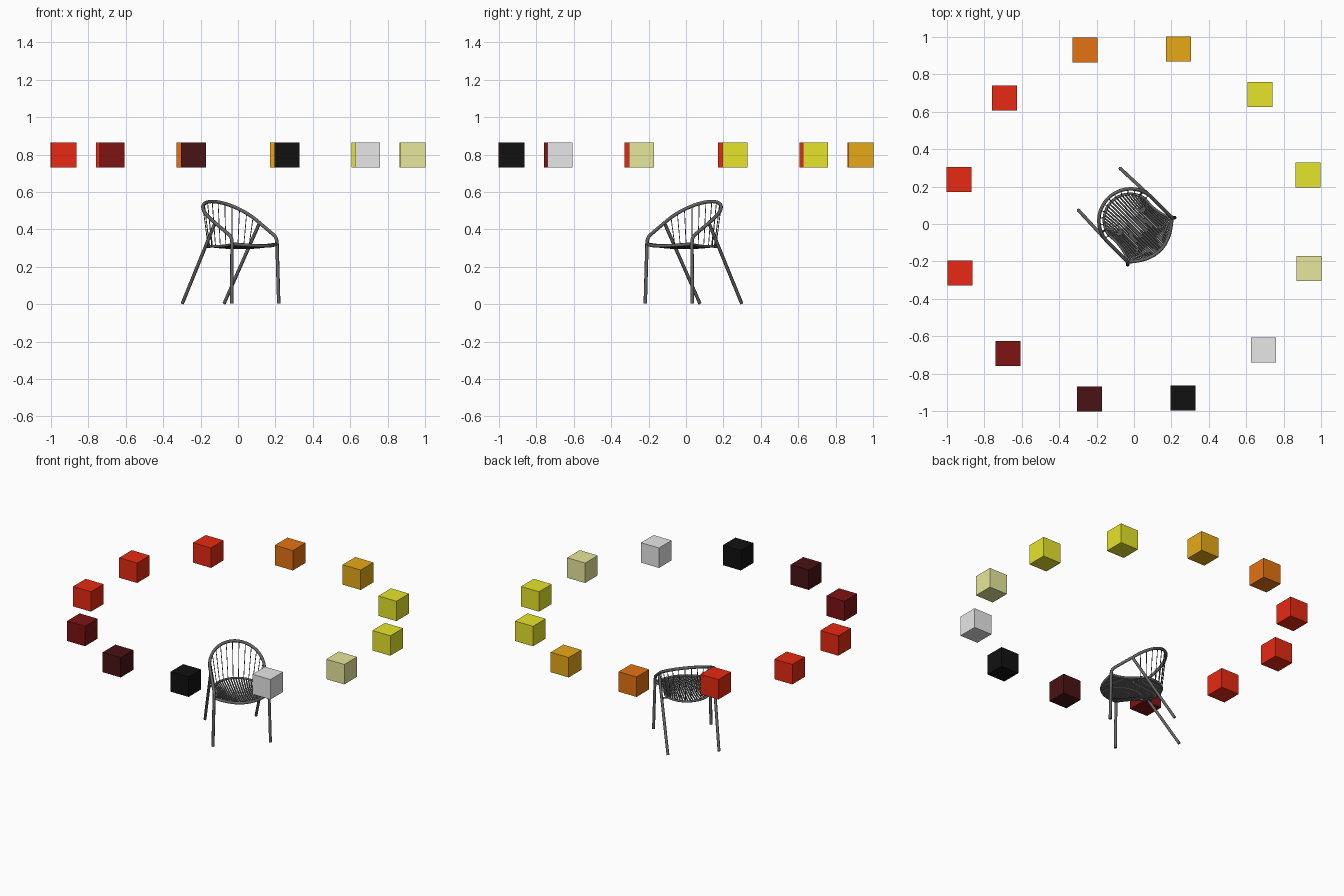
import bpy
from math import sin, cos, radians, sqrt

old = bpy.data.objects.get("Cube")
if old:
    bpy.data.objects.remove(old)


def material(name, r, g, b):
    m = bpy.data.materials.new(name)
    m.use_nodes = True
    m.diffuse_color = (r, g, b, 1)
    m.node_tree.nodes["Principled BSDF"].inputs["Base Color"].default_value = (r, g, b, 1)
    return m


charcoal = material("charcoal", .13, .13, .13)
red = material("red", .8, .023, .006)
orange = material("orange", .78, .17, .006)
amber = material("amber", .8, .4, .008)
yellow = material("yellow", .79, .78, .024)
pale = material("pale_yellow", .8, .8, .33)
grey = material("light_grey", .8, .8, .8)
black = material("black", .0056, .0056, .0056)
wine = material("dark_maroon", .068, .006, .007)
maroon = material("maroon", .21, .0065, .0065)


def place(s, f, z):
    """Chair sideways, forward and height to world; the chair faces (+x, -y)."""
    return ((s + f) / sqrt(2), (s - f) / sqrt(2), z, 1)


def tubes(name, paths, radius, taper=(1, 1), resolution=2):
    """Round tubes along paths of chair points, joined as one mesh."""
    curve = bpy.data.curves.new(name, "CURVE")
    curve.dimensions = "3D"
    curve.bevel_depth = radius
    curve.bevel_resolution = resolution
    curve.use_fill_caps = True
    for path in paths:
        spline = curve.splines.new("POLY")
        spline.points.add(len(path) - 1)
        for i, p in enumerate(path):
            u = i / (len(path) - 1)
            spline.points[i].co = place(*p)
            spline.points[i].radius = taper[0] * (1 - u) + taper[1] * u
    obj = bpy.data.objects.new(name, curve)
    bpy.context.collection.objects.link(obj)
    bpy.ops.object.select_all(action="DESELECT")
    obj.select_set(True)
    bpy.context.view_layer.objects.active = obj
    bpy.ops.object.convert(target="MESH")
    obj = bpy.context.object
    obj.data.materials.clear()
    obj.data.materials.append(charcoal)
    bpy.ops.object.shade_smooth_by_angle(angle=radians(50))
    return obj


def hoop(a):
    f = -.03 - .165 * cos(a)
    return (.168 * sin(a), f, .432 - .6 * f)


def seat_back(t):
    a = radians(80) * t
    return (.14 * sin(a), -.03 - .14 * cos(a), .31)


def seat_front(t):
    return (.166 * t, .12 + .078 * (1 - t * t), .312 + .01 * t * t)


def rope(t, steps=10):
    """Sagging rope from the back rail to the front rail, pinched at the sides."""
    b, e = seat_back(t), seat_front(t)
    path = []
    for i in range(steps + 1):
        u = i / steps
        bow = 4 * u * (1 - u)
        p = [b[k] * (1 - u) + e[k] * u for k in range(3)]
        path.append((p[0] * (1 - .1 * bow), p[1], p[2] - .012 * bow * (1 - .7 * t * t)))
    return path


def span(n):
    return [2 * i / (n - 1) - 1 for i in range(n)]


# Front legs, arms and back hoop bent from one tube
arm = [(.178, .13, .004), (.17, .125, .325), (.169, .122, .347),
       (.168, .112, .363), (.168, .095, .375)]
arc = [hoop(radians(90) * t) for t in reversed(span(33))]
mirrored = [(-s, f, z) for s, f, z in reversed(arm)]
tubes("front_legs_and_arm_hoop", [arm + arc + mirrored], .0095)

# Rear legs slope up to the arms
for side, label in ((1, "left"), (-1, "right")):
    tubes(label + "_rear_leg", [[(side * .158, -.263, .004), (side * .168, -.005, .435)]], .009)
    tubes(label + "_seat_bracket", [[(side * .12, -.088, .308), (side * .165, -.088, .308)]], .006)

# Seat rim and woven seat
tubes("seat_front_rail", [[seat_front(t) for t in span(25)]], .009)
tubes("seat_back_rail", [[seat_back(t) for t in span(25)]], .007)
tubes("seat_side_rails", [rope(1), rope(-1)], .007)
tubes("seat_ropes", [rope(t) for t in span(25)], .0066, taper=(.65, 1), resolution=1)

# Thin cords between the hoop and the back of the seat
tubes("back_cords", [[seat_back(t), hoop(radians(82) * t)] for t in span(13)], .0022, resolution=1)

# Ring of floating colour blocks
ring = [yellow, yellow, amber, orange, red, red, red, maroon, wine, black, grey, pale]
for i, colour in enumerate(ring):
    a = radians(15.8 + 30 * i)
    bpy.ops.mesh.primitive_cube_add(size=.134, location=(.966 * cos(a), .966 * sin(a), .797))
    block = bpy.context.object
    block.name = "colour_block_%d" % (i + 1)
    block.data.materials.append(colour)
